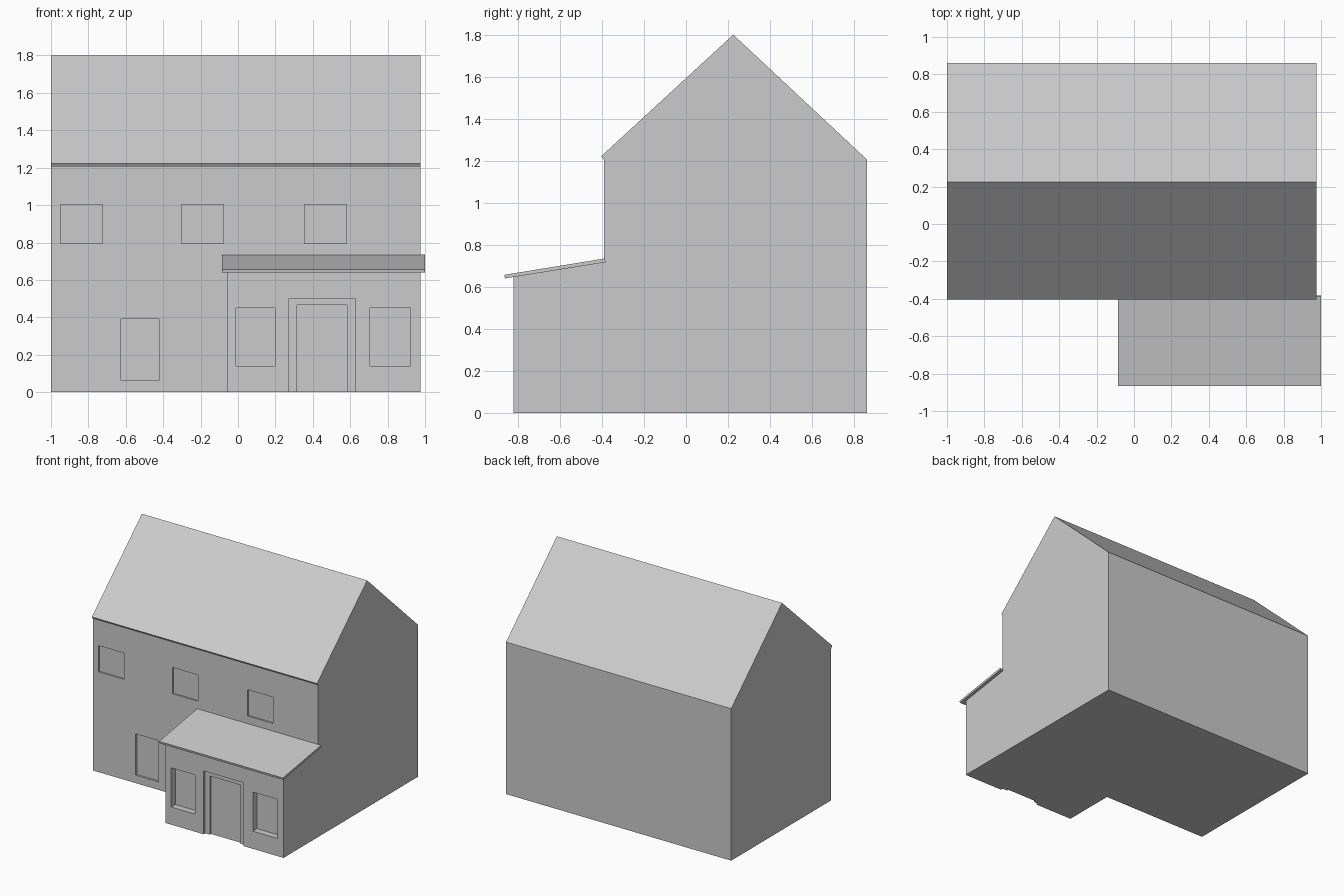
import bpy, bmesh

if "Cube" in bpy.data.objects:
    bpy.data.objects.remove(bpy.data.objects["Cube"])


def prism(name, profile, x0, x1):
    """Extrude a side profile of (y, z) points from x0 to x1."""
    bm = bmesh.new()
    face = bm.faces.new([bm.verts.new((x0, y, z)) for y, z in profile])
    ext = bmesh.ops.extrude_face_region(bm, geom=[face])
    verts = [g for g in ext["geom"] if isinstance(g, bmesh.types.BMVert)]
    bmesh.ops.translate(bm, verts=verts, vec=(x1 - x0, 0, 0))
    bmesh.ops.recalc_face_normals(bm, faces=bm.faces)
    mesh = bpy.data.meshes.new(name)
    bm.to_mesh(mesh)
    bm.free()
    obj = bpy.data.objects.new(name, mesh)
    bpy.context.collection.objects.link(obj)
    return obj


def combine(target, tool, operation):
    """Apply a boolean and remove the tool object."""
    mod = target.modifiers.new("combine", "BOOLEAN")
    mod.operation = operation
    mod.solver = "EXACT"
    mod.object = tool
    bpy.context.view_layer.objects.active = target
    bpy.ops.object.modifier_apply(modifier=mod.name)
    bpy.data.objects.remove(tool)


def recess(target, x0, x1, z0, z1, wall_y, depth):
    """Sink a rectangular opening into a front wall."""
    ya, yb = wall_y - 0.05, wall_y + depth
    cutter = prism("cutter", [(ya, z0), (yb, z0), (yb, z1), (ya, z1)], x0, x1)
    cutter.hide_render = True
    combine(target, cutter, "DIFFERENCE")


WALL, PORCH, RIGHT = -0.39, -0.822, 0.975

# Gabled house with a small front eave
house = prism("house", [(WALL, 0), (0.862, 0), (0.862, 1.205), (0.225, 1.8),
                        (-0.403, 1.222), (WALL, 1.203)], -1, RIGHT)

# Porch walls, merged into the house
porch = prism("porch", [(PORCH, 0), (-0.2, 0), (-0.2, 0.716), (WALL, 0.716),
                        (PORCH, 0.647)], -0.06, RIGHT)
combine(house, porch, "UNION")

# Upper windows
for x in (-0.95, -0.302, 0.355):
    recess(house, x, x + 0.225, 0.795, 1.003, WALL, 0.012)

# Ground floor window
recess(house, -0.625, -0.423, 0.063, 0.39, WALL, 0.015)

# Porch windows
for x0, x1 in ((-0.01, 0.197), (0.705, 0.922)):
    recess(house, x0, x1, 0.14, 0.45, PORCH, 0.052)

# Door frame and door leaf
recess(house, 0.273, 0.625, -0.05, 0.502, PORCH, 0.02)
recess(house, 0.315, 0.584, -0.05, 0.465, PORCH, 0.035)

# Sloped porch roof slab
prism("porch_roof", [(-0.862, 0.64), (-0.383, 0.717), (-0.386, 0.735),
                     (-0.865, 0.657)], -0.085, 1.0)
